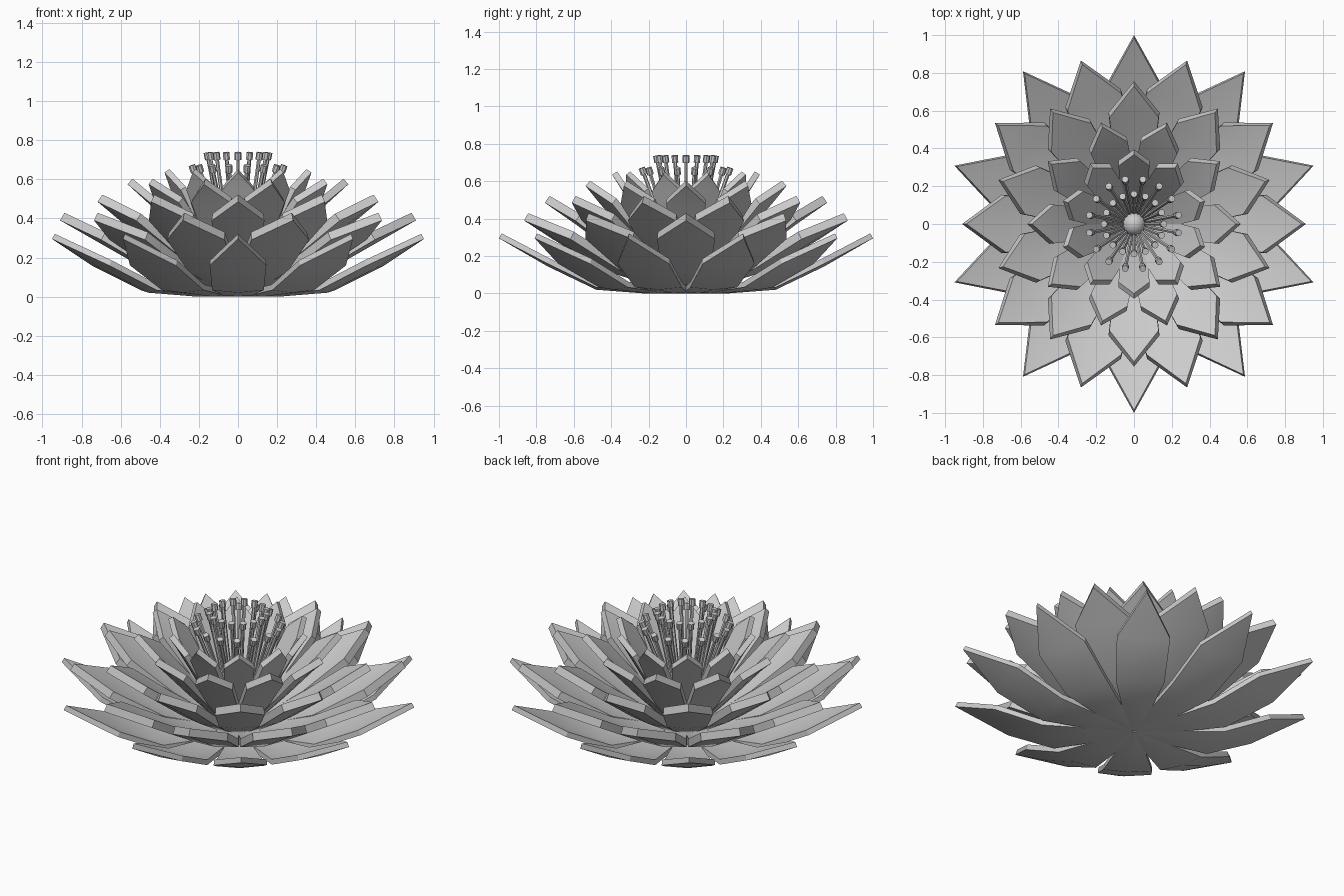
import bpy, bmesh, math
from mathutils import Vector, Matrix

if "Cube" in bpy.data.objects:
    bpy.data.objects.remove(bpy.data.objects["Cube"])


def finish(name, bm, thickness=0.0):
    me = bpy.data.meshes.new(name)
    bm.to_mesh(me)
    bm.free()
    ob = bpy.data.objects.new(name, me)
    bpy.context.collection.objects.link(ob)
    bpy.context.view_layer.objects.active = ob
    ob.select_set(True)
    if thickness:
        mod = ob.modifiers.new("thickness", 'SOLIDIFY')
        mod.thickness = thickness
        mod.offset = 1.0
        bpy.ops.object.modifier_apply(modifier=mod.name)
    bpy.ops.object.shade_smooth_by_angle(angle=math.radians(25))
    ob.select_set(False)
    return ob


def petal_ring(name, profile, phase, thickness, cup, count=10):
    """profile: (radius, height, half width) of the underside, base to tip."""
    bm = bmesh.new()
    for i in range(count):
        rot = Matrix.Rotation(math.radians(phase) + i * math.tau / count, 4, 'Z')
        rows = []
        for r, z, w in profile[:-1]:
            lift = cup * w / 0.15
            rows.append([bm.verts.new(rot @ Vector((r, s * w, z + abs(s) * lift)))
                         for s in (-1, 0, 1)])
        tr, tz, _ = profile[-1]
        tip = bm.verts.new(rot @ Vector((tr, 0, tz)))
        for a, b in zip(rows, rows[1:]):
            for k in (0, 1):
                bm.faces.new((a[k], b[k], b[k + 1], a[k + 1]))
        for k in (0, 1):
            bm.faces.new((rows[-1][k], tip, rows[-1][k + 1]))
    return finish(name, bm, thickness)


# Five rings of ten petals, alternating, steeper toward the middle
petal_ring("outer_petals", [(.01, 0, .005), (.22, 0, .075), (.48, .02, .132),
                            (.74, .145, .145), (1.0, .295, 0)], 90, .03, .015)
petal_ring("second_petals", [(.03, .03, .01), (.20, .045, .07), (.42, .11, .13),
                             (.70, .27, .155), (.91, .39, 0)], 0, .045, .02)
petal_ring("third_petals", [(.03, .06, .01), (.18, .09, .06), (.36, .20, .11),
                            (.59, .37, .135), (.755, .485, 0)], 90, .045, .02)
petal_ring("fourth_petals", [(.03, .09, .01), (.15, .14, .05), (.28, .28, .085),
                             (.45, .47, .105), (.565, .575, 0)], 0, .038, .015)
petal_ring("inner_petals", [(.03, .12, .01), (.13, .17, .04), (.22, .33, .075),
                            (.335, .54, .083), (.395, .635, 0)], 90, .032, .01)


def rod(bm, a, b, radius, sides):
    d = b - a
    m = Matrix.Translation((a + b) / 2) @ d.to_track_quat('Z', 'Y').to_matrix().to_4x4()
    bmesh.ops.create_cone(bm, cap_ends=True, segments=sides, radius1=radius,
                          radius2=radius, depth=d.length, matrix=m)


def stamen_ring(name, count, phase, base, top):
    bm = bmesh.new()
    for i in range(count):
        rot = Matrix.Rotation(phase + i * math.tau / count, 3, 'Z')
        a = rot @ Vector((base[0], 0, base[1]))
        b = rot @ Vector((top[0], 0, top[1]))
        u = (b - a).normalized()
        rod(bm, a, b, .010, 6)
        rod(bm, b - u * .02, b + u * .018, .018, 8)
    finish(name, bm)


# Stamens with thick heads: short outer ring, tall inner ring
stamen_ring("outer_stamens", 16, math.pi / 16, (.06, .18), (.235, .655))
stamen_ring("inner_stamens", 16, 0, (.05, .18), (.155, .72))

# Round centre
bm = bmesh.new()
bmesh.ops.create_uvsphere(bm, u_segments=16, v_segments=10, radius=.062,
                          matrix=Matrix.Translation((0, 0, .22)))
finish("flower_centre", bm)
